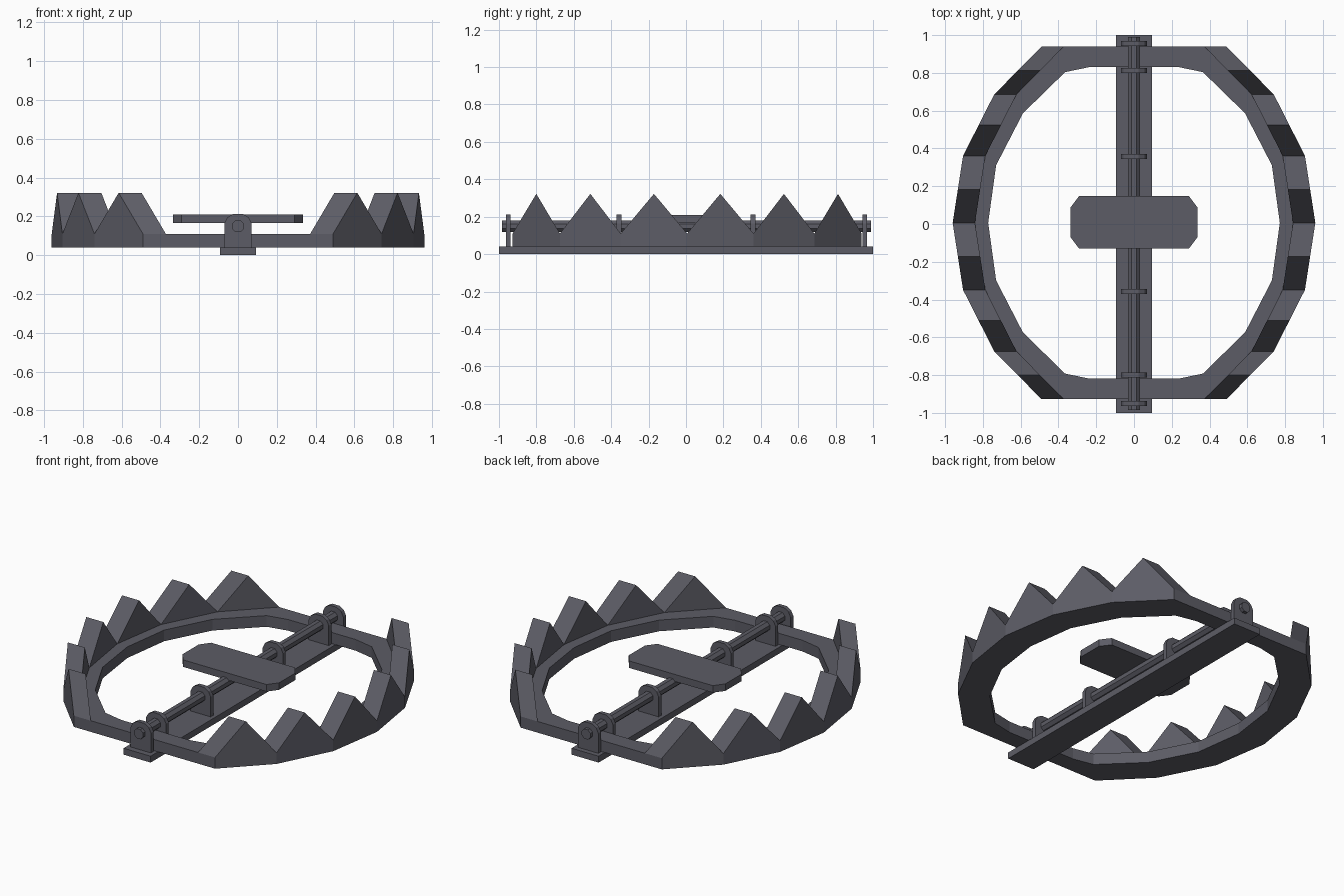
import bpy, bmesh, math

if "Cube" in bpy.data.objects:
    bpy.data.objects.remove(bpy.data.objects["Cube"])

steel = bpy.data.materials.new("dark_steel")
steel.diffuse_color = (0.108, 0.108, 0.132, 1)
steel.use_nodes = True
steel.node_tree.nodes["Principled BSDF"].inputs["Base Color"].default_value = steel.diffuse_color


def finish(name, bm):
    bmesh.ops.recalc_face_normals(bm, faces=bm.faces)
    me = bpy.data.meshes.new(name)
    bm.to_mesh(me)
    bm.free()
    me.materials.append(steel)
    ob = bpy.data.objects.new(name, me)
    bpy.context.collection.objects.link(ob)
    return ob


def extrude(name, points, vec):
    """Solid made by sweeping a flat outline along a vector."""
    bm = bmesh.new()
    face = bm.faces.new([bm.verts.new(p) for p in points])
    res = bmesh.ops.extrude_face_region(bm, geom=[face], use_keep_orig=True)
    verts = [g for g in res["geom"] if isinstance(g, bmesh.types.BMVert)]
    bmesh.ops.translate(bm, verts=verts, vec=vec)
    return finish(name, bm)


CY, Z0, Z1, ZT = 0.006, 0.04, 0.11, 0.322

# Jaw outlines: quarter profile reflected front to back
quarter_out = [(0.0, 0.933), (0.49, 0.933), (0.74, 0.68), (0.905, 0.355), (0.96, 0.0)]
quarter_in = [(0.0, 0.825), (0.235, 0.825), (0.365, 0.798), (0.588, 0.58),
              (0.73, 0.305), (0.772, 0.0)]


def half(q):
    return q + [(x, -y) for x, y in q[-2::-1]]


outer, inner = half(quarter_out), half(quarter_in)

for side, s in (("right", 1), ("left", -1)):
    # Flat jaw half
    loop = outer + inner[::-1]
    extrude(side + "_jaw", [(s * x, y + CY, Z0) for x, y in loop], (0, 0, Z1 - Z0))
    # Wedge teeth, one on each sloping edge of the jaw
    edges = list(zip(outer[1:-2], outer[2:-1]))
    for i, (a, b) in enumerate(edges):
        tri = [(s * a[0], a[1] + CY, Z1), (s * b[0], b[1] + CY, Z1),
               (s * (a[0] + b[0]) / 2, (a[1] + b[1]) / 2 + CY, ZT)]
        extrude(f"{side}_tooth_{i + 1}", tri, (-s * 0.118, 0, 0))

# Base plate
plate = [(-0.094, -1), (0.094, -1), (0.094, 1), (-0.094, 1)]
extrude("base_plate", [(x, y, 0) for x, y in plate], (0, 0, Z0))

# Rod brackets with chamfered tops
arch = [(0.07, Z0), (0.07, 0.165), (0.055, 0.195), (0.025, 0.213)]
arch += [(-x, z) for x, z in arch[::-1]]
for i, y in enumerate((-0.95, -0.80, -0.358, 0.358, 0.812, 0.956)):
    extrude(f"bracket_{i + 1}", [(x, y - 0.013, z) for x, z in arch], (0, 0.026, 0))

# Hinge rod
ring = [math.radians(22.5 + 45 * k) for k in range(8)]
extrude("hinge_rod", [(0.033 * math.cos(t), -0.985, 0.149 + 0.033 * math.sin(t))
                      for t in ring], (0, 1.975, 0))

# Trigger pan with clipped corners
clip = [(0.335, 0.08), (0.29, 0.14), (-0.29, 0.14), (-0.335, 0.08)]
clip += [(-x, -y) for x, y in clip]
extrude("trigger_pan", [(x, y + 0.009, 0.166) for x, y in clip], (0, 0, 0.044))
